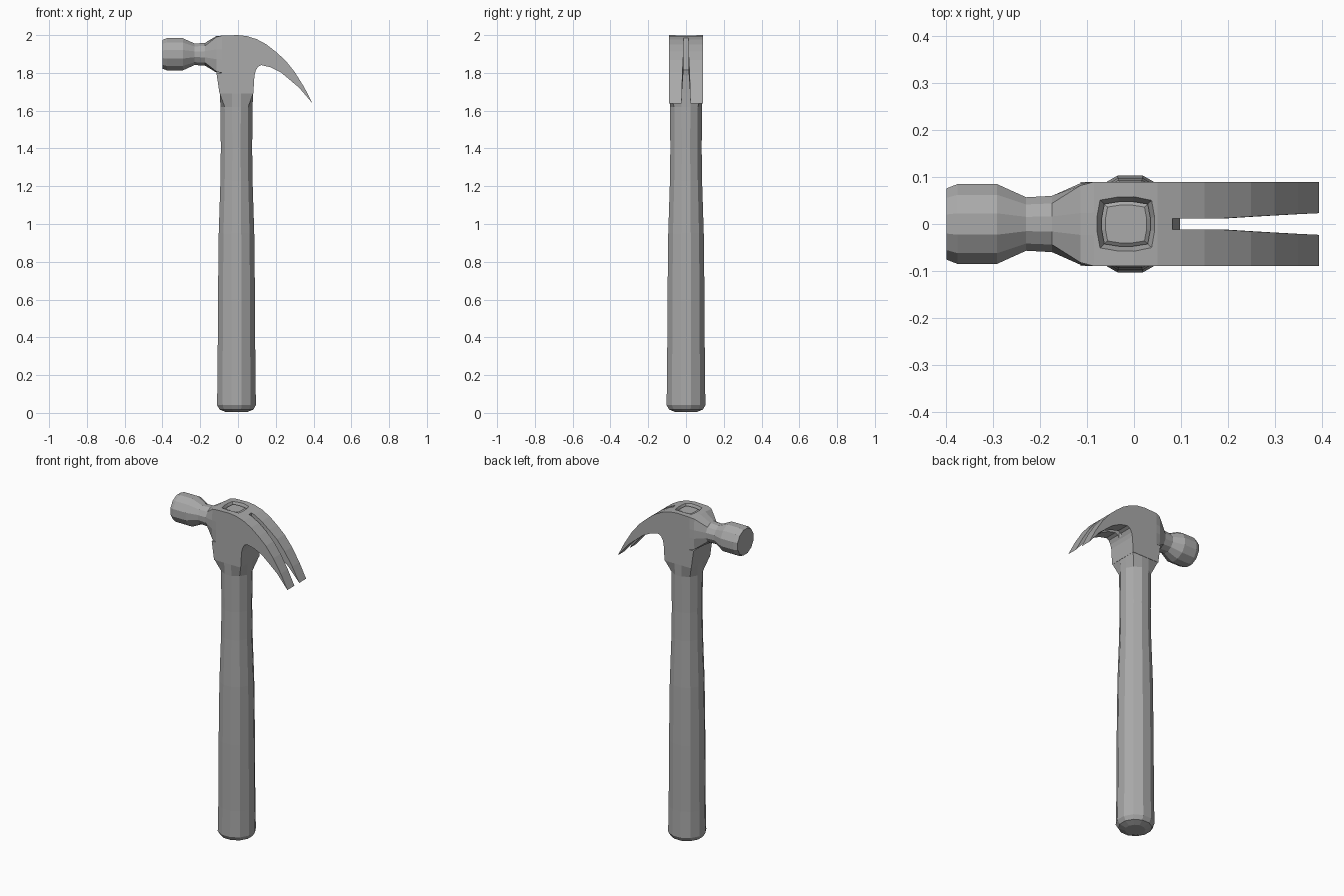
import bpy
import bmesh
from math import cos, sin, pi, radians
from mathutils import Vector

if "Cube" in bpy.data.objects:
    bpy.data.objects.remove(bpy.data.objects["Cube"])

grey = bpy.data.materials.new("plain grey")
grey.use_nodes = True
GREY = (0.4, 0.4, 0.4, 1)
grey.diffuse_color = GREY
grey.node_tree.nodes["Principled BSDF"].inputs["Base Color"].default_value = GREY


def make(name, bm):
    bmesh.ops.recalc_face_normals(bm, faces=bm.faces)
    mesh = bpy.data.meshes.new(name)
    bm.to_mesh(mesh)
    bm.free()
    mesh.materials.append(grey)
    obj = bpy.data.objects.new(name, mesh)
    bpy.context.collection.objects.link(obj)
    return obj


def section(half_u, half_v, square=0.0):
    """Twelve-sided outline, blending from round to square."""
    points = []
    for k in range(12):
        a = radians(15 + 30 * k)
        c, s = cos(a), sin(a)
        grow = cos(pi / 12) / max(abs(c), abs(s))
        r = (1 + (grow - 1) * square) / cos(pi / 12)
        points.append((half_u * c * r, half_v * s * r))
    return points


def loft(name, rings):
    """Skin a list of equal-length 3D rings and cap both ends."""
    bm = bmesh.new()
    loops = [[bm.verts.new(p) for p in ring] for ring in rings]
    for a, b in zip(loops, loops[1:]):
        for i in range(len(a)):
            j = (i + 1) % len(a)
            bm.faces.new((a[i], a[j], b[j], b[i]))
    bm.faces.new(loops[0][::-1])
    bm.faces.new(loops[-1])
    return make(name, bm)


def upright(x, z, half_u, half_v, square=0.0):
    return [(x + u, v, z) for u, v in section(half_u, half_v, square)]


def cut(obj, cutter):
    cutter.hide_render = True
    mod = obj.modifiers.new("cut", 'BOOLEAN')
    mod.operation = 'DIFFERENCE'
    mod.solver = 'EXACT'
    mod.object = cutter
    bpy.context.view_layer.objects.active = obj
    bpy.ops.object.modifier_apply(modifier=mod.name)
    bpy.data.objects.remove(cutter)


# Handle: domed butt, slim waist, square shoulder under the head
HX = -0.008
handle_profile = [
    (0.004, 0.055, 0), (0.018, 0.09, 0), (0.042, 0.103, 0), (0.2, 0.1, 0),
    (0.6, 0.098, 0), (0.95, 0.094, 0), (1.23, 0.085, 0), (1.4, 0.083, 0),
    (1.62, 0.085, 0), (1.69, 0.088, 1)]
loft("handle", [upright(HX, z, r, r, s) for z, r, s in handle_profile])

# Head: side profile of the cheek and curved claw, extruded in depth
claw_top = [(0, 2.0), (0.05, 1.994), (0.1, 1.978), (0.15, 1.951), (0.2, 1.912),
            (0.25, 1.867), (0.3, 1.805), (0.35, 1.725), (0.395, 1.638)]
claw_under = [(0.325, 1.72), (0.27, 1.767), (0.225, 1.804), (0.172, 1.83),
              (0.124, 1.841), (0.105, 1.832), (0.093, 1.81), (0.087, 1.785),
              (0.081, 1.69)]
cheek = [(-0.098, 1.69), (-0.114, 1.8), (-0.085, 1.8), (-0.085, 1.997)]
outline = claw_top + claw_under + cheek
head = loft("claw_head", [[(x, y, z) for x, z in outline] for y in (-0.09, 0.09)])

# Nail slot between the two claws
slot = [(0, 0.012), (0.1, 0.012), (0.16, 0.016), (0.24, 0.021), (0.35, 0.027)]
slot_edge = slot + [(x, -y) for x, y in reversed(slot)]
cut(head, loft("slot_cutter", [[(x + dx, y, z) for x, y in slot_edge]
                               for z, dx in ((1.5, 0.13), (2.1, 0.07))]))

# Eye recess in the top, with the handle end seated inside
EX = -0.017
cut(head, loft("eye_cutter", [upright(EX, z, r, r * 0.92, 0.6)
                              for z, r in ((1.97, 0.05), (2.02, 0.072))]))
loft("handle_end", [upright(EX, z, r, r * 0.92, 0.6)
                    for z, r in ((1.96, 0.052), (1.984, 0.052), (1.99, 0.044))])

# Striking poll: bevelled face, neck, and flare into the cheek
poll_profile = [
    (-0.4, 0.076, 0.076, 0), (-0.377, 0.085, 0.085, 0), (-0.292, 0.085, 0.085, 0),
    (-0.23, 0.057, 0.057, 0), (-0.175, 0.06, 0.06, 0),
    (-0.114, 0.087, 0.097, 0.8), (-0.085, 0.09, 0.0985, 1)]
loft("striking_poll", [[(x, u, 1.8985 + v) for u, v in section(hy, hz, s)]
                       for x, hy, hz, s in poll_profile])
